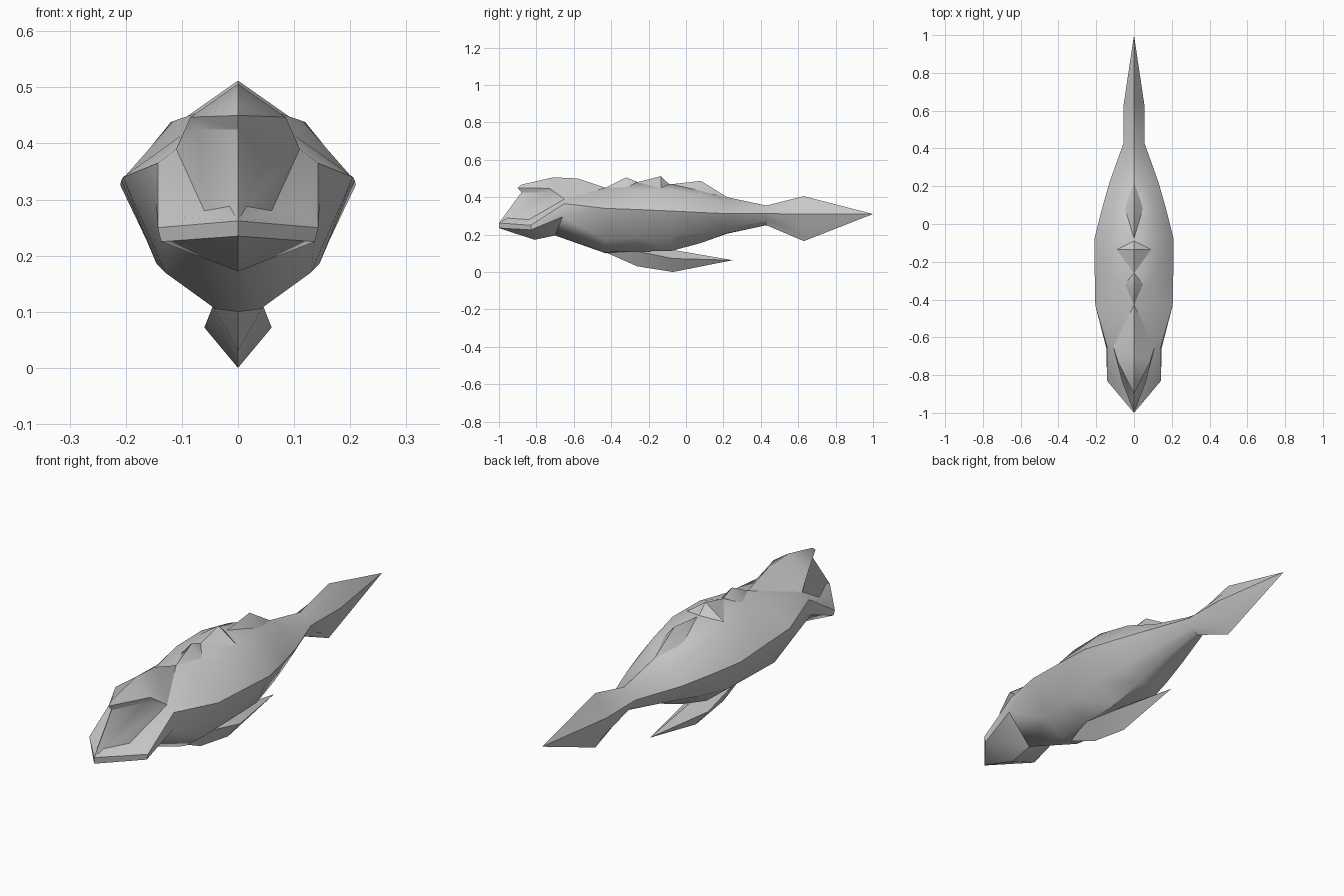
import bpy, bmesh

if "Cube" in bpy.data.objects:
    bpy.data.objects.remove(bpy.data.objects["Cube"])


def build(name, faces, angle=0.6):
    """Mirror half-faces across x, weld them and make an object."""
    bm = bmesh.new()
    for f in faces:
        for s in (1, -1):
            pts = [(x * s, y, z) for x, y, z in f]
            pts = [p for i, p in enumerate(pts) if p != pts[i - 1]]
            if len(pts) > 2:
                bm.faces.new([bm.verts.new(p) for p in pts])
    bmesh.ops.remove_doubles(bm, verts=bm.verts, dist=0.0005)
    bmesh.ops.recalc_face_normals(bm, faces=bm.faces)
    me = bpy.data.meshes.new(name)
    bm.to_mesh(me)
    bm.free()
    ob = bpy.data.objects.new(name, me)
    bpy.context.collection.objects.link(ob)
    bpy.ops.object.select_all(action='DESELECT')
    ob.select_set(True)
    bpy.context.view_layer.objects.active = ob
    bpy.ops.object.shade_smooth_by_angle(angle=angle)
    return ob


def loft(sections):
    """Quads between neighbouring half sections (y, [(x, z), ...])."""
    rings = [[(x, y, z) for x, z in pts] for y, pts in sections]
    return [(a[i], a[i + 1], b[i + 1], b[i])
            for a, b in zip(rings, rings[1:]) for i in range(len(a) - 1)]


# Main body and tail: top, shoulder, waist, flank, belly edge, belly centre
body = [
    (-0.43, [(0, .45), (.10, .415), (.205, .34), (.13, .17), (.04, .105), (0, .10)]),
    (-0.26, [(0, .48), (.115, .44), (.208, .334), (.145, .185), (.045, .11), (0, .11)]),
    (-0.08, [(0, .47), (.12, .438), (.21, .326), (.145, .19), (.045, .112), (0, .112)]),
    (0.08, [(0, .45), (.10, .415), (.17, .318), (.115, .21), (.035, .155), (0, .155)]),
    (0.22, [(0, .40), (.07, .37), (.13, .312), (.085, .235), (.025, .208), (0, .205)]),
    (0.43, [(0, .355), (.03, .333), (.055, .312), (.035, .275), (.01, .255), (0, .25)]),
    (0.63, [(0, .405), (.028, .358), (.055, .31), (.028, .238), (.01, .19), (0, .165)]),
    (1.00, [(0, .31)] * 6),
]
hull = loft(body)
top, shoulder, waist, flank, edge, belly = [(x, -0.43, z) for x, z in body[0][1]]

# Nose: lip, chin and side rails
n1, n2 = (0, -1, .262), (0, -1, .235)
l1, l2 = (.143, -.83, .25), (.137, -.83, .225)
chin, throat = (0, -.81, .172), (0, -.70, .195)
s1, s2 = (.143, -.65, .365), (.146, -.66, .295)
hull += [(n1, l1, l2, n2), (n2, l2, chin), (l1, s1, s2, l2), (s1, waist, s2),
         (l2, throat, chin), (l2, s2, throat), (s2, waist, flank),
         (s2, flank, throat), (flank, edge, throat), (edge, belly, throat)]

# Front deck and window gutter
p, q, r = (.115, -.83, .27), (.06, -.84, .28), (.015, -.955, .288)
d = (.11, -.65, .39)
hull += [(n1, l1, p), (p, l1, s1), (n1, p, q, r), (q, p, s1, d),
         (d, s1, waist, shoulder), (d, shoulder, top)]

# Windshield panes, centre post, brow and canopy roof
w0, w1 = (0, -.88, .425), (.07, -.74, .425)
b0, b1 = (0, -.90, .45), (.085, -.73, .447)
c0, c1, c2 = (0, -.88, .467), (0, -.71, .506), (0, -.58, .50)
hull += [(n1, r, w0), (w0, r, q, d, w1), (w0, w1, b1, b0), (w1, d, b1),
         (b0, b1, c0), (c0, b1, c1), (c1, b1, d, c2), (c2, d, top)]
build("hull", hull)

# Keel fin, sweeping back below the belly
build("keel_fin", loft([
    (-0.43, [(0, .105)] * 3),
    (-0.26, [(0, .125), (.045, .11), (0, .03)]),
    (-0.07, [(0, .118), (.06, .072), (0, 0)]),
    (0.25, [(0, .063)] * 3),
]))

# Spine ridges: front, peak and back points, then side base
for i, (yf, zf, yp, zp, yb, zb, w, zs) in enumerate([
        (-.43, .45, -.32, .506, -.26, .482, .05, .45),
        (-.26, .48, -.135, .512, -.09, .47, .10, .442),
        (-.09, .468, .08, .487, .22, .40, .05, .43)]):
    f, k, b = (0, yf, zf), (0, yp, zp), (0, yb, zb)
    side, root = (w, yp, zs), (0, yp, .40)
    build(f"spine_ridge_{i + 1}", [(f, side, k), (k, side, b), (f, root, side), (b, side, root)])
